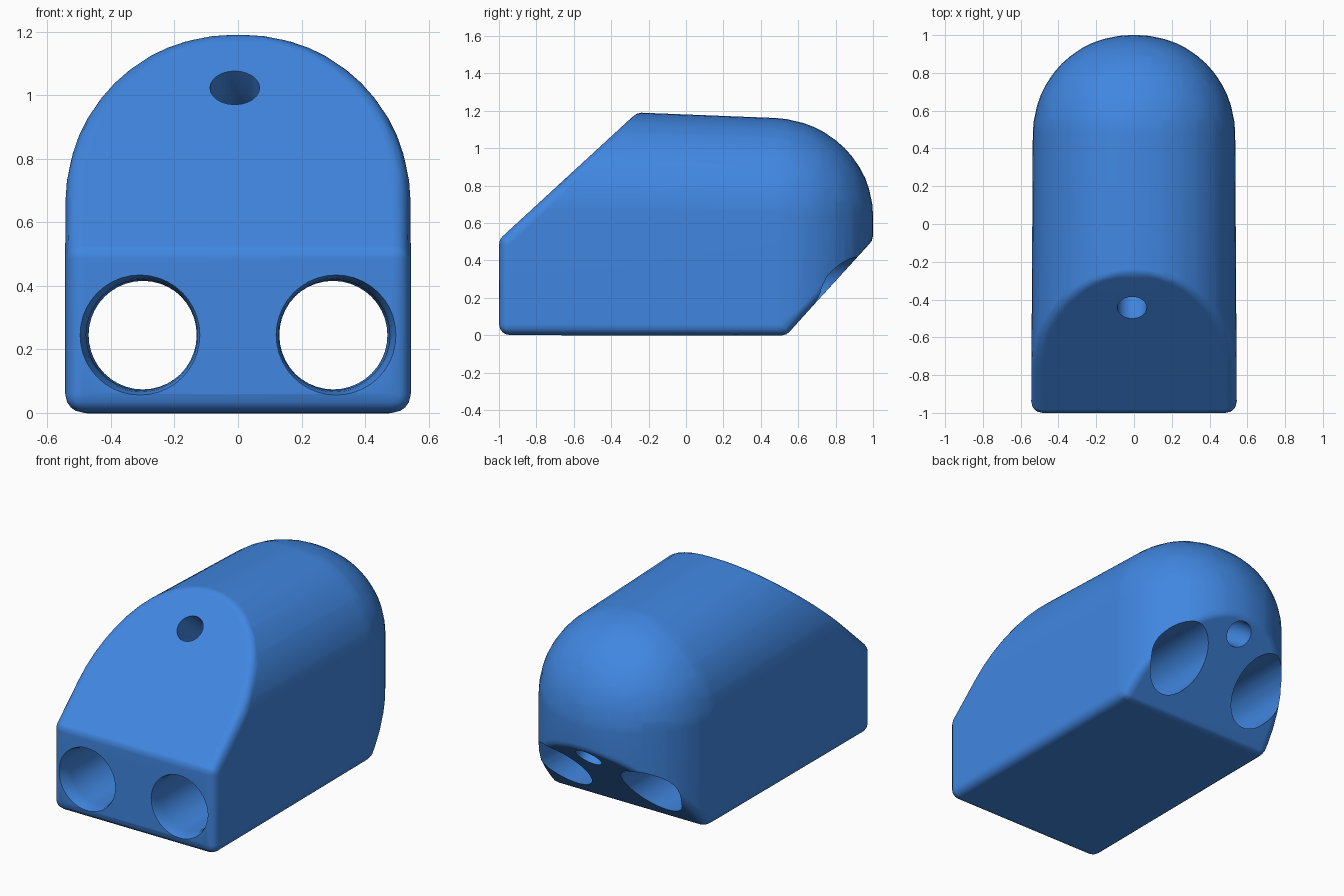
import bpy, bmesh, math
from mathutils import Vector, Matrix

cube = bpy.data.objects.get("Cube")
if cube:
    bpy.data.objects.remove(cube, do_unlink=True)

BIG, SMALL = 0.46, 0.06          # large fillet of the core, small edge rounding

blue = bpy.data.materials.new("body_blue")
blue.use_nodes = True
blue.diffuse_color = (0.052, 0.24, 0.75, 1)
blue.node_tree.nodes["Principled BSDF"].inputs["Base Color"].default_value = blue.diffuse_color


def to_object(name, bm):
    mesh = bpy.data.meshes.new(name)
    bm.to_mesh(mesh)
    bm.free()
    mesh.materials.append(blue)
    obj = bpy.data.objects.new(name, mesh)
    bpy.context.collection.objects.link(obj)
    return obj


def core_points():
    """Block with round top and back, sliced at the front top and the back bottom."""
    bm = bmesh.new()
    bmesh.ops.create_cube(bm, size=1)
    for v in bm.verts:
        v.co = Vector((v.co.x * 0.962, v.co.y * 1.88, v.co.z * 1.07 + 0.595))

    def rounded(edge):
        a, b = (v.co for v in edge.verts)
        mid = (a + b) / 2
        on_top = mid.z > 1 and mid.y > -0.5
        back_upright = mid.y > 0.5 and abs(a.z - b.z) > 0.5
        return on_top or back_upright

    bmesh.ops.bevel(bm, geom=[e for e in bm.edges if rounded(e)], offset=BIG,
                    offset_type='OFFSET', segments=12, profile=0.5,
                    affect='EDGES', clamp_overlap=False)
    slices = [(Vector((0, -0.64, 0.842)), Vector((0, -0.92, 1))),
              (Vector((0, 0.78, 0.28)), Vector((0, 1.15, -1)))]
    for point, normal in slices:
        normal.normalize()
        bmesh.ops.bisect_plane(bm, geom=bm.verts[:] + bm.edges[:] + bm.faces[:],
                               plane_co=point - normal * SMALL, plane_no=normal,
                               clear_outer=True)
    points = [v.co.copy() for v in bm.verts]
    bm.free()
    return points


def make_body():
    """Wrap a hull around small balls set on the core, so every edge is soft."""
    grid = range(-2, 3)
    ball = [Vector((i, j, k)).normalized() * SMALL
            for i in grid for j in grid for k in grid
            if max(abs(i), abs(j), abs(k)) == 2]
    bm = bmesh.new()
    for p in core_points():
        # slight taper in width and a gentle fall of the roof to the back
        p.x *= 1.007 - 0.012 * (p.y + 1)
        p.z *= 1 - 0.035 * max(0, p.y + 0.25)
        for d in ball:
            bm.verts.new(p + d)
    bmesh.ops.convex_hull(bm, input=bm.verts[:], use_existing_faces=False)
    bmesh.ops.delete(bm, geom=[v for v in bm.verts if not v.link_faces], context='VERTS')
    bmesh.ops.remove_doubles(bm, verts=bm.verts[:], dist=0.004)
    bmesh.ops.dissolve_limit(bm, angle_limit=math.radians(1),
                             verts=bm.verts[:], edges=bm.edges[:])
    bmesh.ops.recalc_face_normals(bm, faces=bm.faces[:])
    return to_object("body", bm)


def tube(name, stations, sides=40):
    """Closed round tube through (centre, radius) stations lying along y."""
    bm = bmesh.new()
    rings = []
    for i, (centre, radius) in enumerate(stations):
        before = Vector(stations[max(i - 1, 0)][0])
        after = Vector(stations[min(i + 1, len(stations) - 1)][0])
        along = (after - before).normalized()
        side = Vector((1, 0, 0))
        up = side.cross(along).normalized()
        side = along.cross(up)
        rings.append([bm.verts.new(Vector(centre) + radius * (
            side * math.cos(t) + up * math.sin(t)))
            for t in (2 * math.pi * s / sides for s in range(sides))])
    for a, b in zip(rings, rings[1:]):
        for s in range(sides):
            n = (s + 1) % sides
            bm.faces.new((a[s], a[n], b[n], b[s]))
    bm.faces.new(rings[0])
    bm.faces.new(rings[-1])
    bmesh.ops.recalc_face_normals(bm, faces=bm.faces[:])
    obj = to_object(name, bm)
    obj.hide_render = True
    return obj


body = make_body()

# two wide bores with a flared front rim
cutters = []
for label, s in (("left", 1), ("right", -1)):
    path = [((s * 0.308, -1.1, 0.245), 0.205), ((s * 0.308, -1.0, 0.245), 0.189),
            ((s * 0.306, -0.97, 0.245), 0.179), ((s * 0.304, -0.92, 0.245), 0.174),
            ((s * 0.298, 1.2, 0.245), 0.17)]
    cutters.append(tube(label + "_bore_cutter", path))

# small winding channel, square to both slanted faces
p0, p1, p2, p3 = (Vector(c) for c in ((-0.01, -0.44, 1.02), (0, -0.12, 0.67),
                                      (0, 0.6, 0.72), (0, 0.92, 0.44)))
channel = [(p0 + (p0 - p1).normalized() * 0.2, 0.09)]
for i in range(17):
    t = i / 16
    u = 1 - t
    channel.append((p0 * u**3 + p1 * 3 * u * u * t + p2 * 3 * u * t * t + p3 * t**3, 0.078))
channel.append((p3 + (p3 - p2).normalized() * 0.2, 0.09))
cutters.append(tube("channel_cutter", channel, 24))

for cutter in cutters:
    mod = body.modifiers.new(cutter.name, 'BOOLEAN')
    mod.operation = 'DIFFERENCE'
    mod.solver = 'EXACT'
    mod.object = cutter

# bake the cuts, then remove the helpers
bpy.context.view_layer.update()
graph = bpy.context.evaluated_depsgraph_get()
body.data = bpy.data.meshes.new_from_object(body.evaluated_get(graph))
body.modifiers.clear()
for cutter in cutters:
    bpy.data.objects.remove(cutter, do_unlink=True)

# one material slot, smooth surfaces with crisp hole rims
body.data.materials.clear()
body.data.materials.append(blue)
body.data.polygons.foreach_set("material_index", [0] * len(body.data.polygons))
bpy.ops.object.select_all(action='DESELECT')
body.select_set(True)
bpy.context.view_layer.objects.active = body
bpy.ops.object.shade_smooth_by_angle(angle=math.radians(35))
weighted = body.modifiers.new("even_shading", 'WEIGHTED_NORMAL')
weighted.keep_sharp = True
